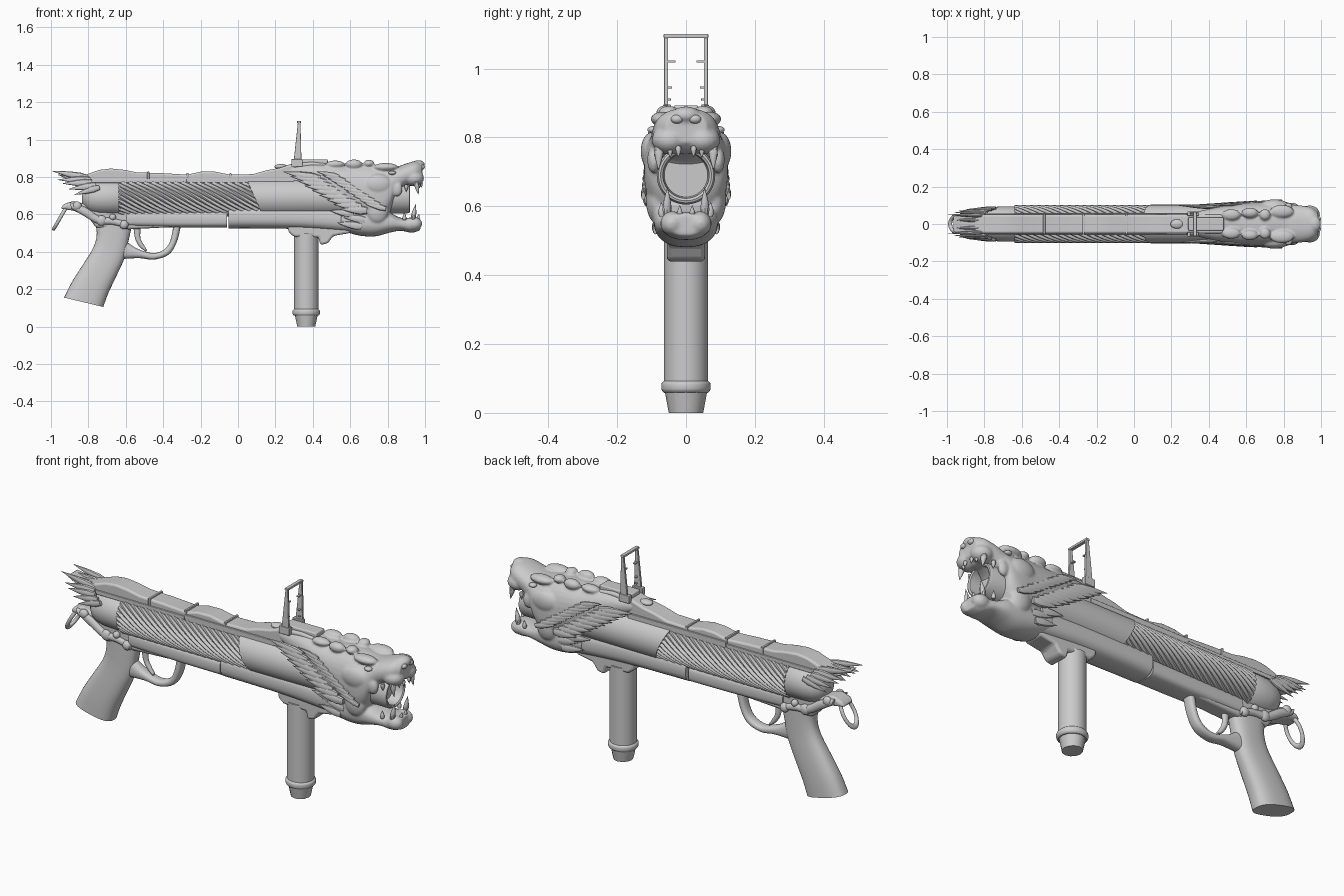
import bpy, bmesh, math
from mathutils import Vector as V

def finish(name, bm, bevel=0):
    bmesh.ops.recalc_face_normals(bm, faces=bm.faces)
    me = bpy.data.meshes.new(name)
    bm.to_mesh(me)
    bm.free()
    ob = bpy.data.objects.new(name, me)
    bpy.context.collection.objects.link(ob)
    if bevel:
        m = ob.modifiers.new('bevel', 'BEVEL')
        m.width, m.segments, m.limit_method, m.angle_limit = bevel, 3, 'ANGLE', 0.6
    return ob

def skin(bm, rings):
    """Join rings of points into a capped tube."""
    vs = [[bm.verts.new(p) for p in r] for r in rings]
    n = len(vs[0])
    for a, b in zip(vs, vs[1:]):
        for i in range(n):
            bm.faces.new((a[i], a[(i + 1) % n], b[(i + 1) % n], b[i]))
    bm.faces.new(vs[0])
    bm.faces.new(vs[-1])

def loft(name, secs, n=32, e=1.0, y=0, steps=5):
    """Sections (ax, az, bx, bz, half width), smoothly interpolated."""
    S = [secs[0]] + secs + [secs[-1]]
    full = []
    for i in range(1, len(S) - 2):
        for k in range(steps):
            t = k / steps
            full.append([0.5 * (2 * q + (r - p) * t + (2 * p - 5 * q + 4 * r - s) * t * t + (3 * q - p - 3 * r + s) * t ** 3)
                         for p, q, r, s in zip(*S[i - 1:i + 3])])
    full.append(secs[-1])
    pw = lambda v: math.copysign(abs(v) ** e, v)
    rings = []
    for ax, az, bx, bz, w in full:
        ring = []
        for k in range(n):
            a = 2 * math.pi * k / n
            c, s = pw(math.cos(a)) / 2, pw(math.sin(a))
            ring.append(((ax + bx) / 2 + (ax - bx) * c, y + w * s, (az + bz) / 2 + (az - bz) * c))
        rings.append(ring)
    bm = bmesh.new()
    skin(bm, rings)
    return finish(name, bm)

def xloft(name, secs, **kw):
    """Sections (x, top, bottom, half width) standing across the x axis."""
    return loft(name, [(x, t, x, b, w) for x, t, b, w in secs], **kw)

def plate(name, pts, w, y=0, bevel=0.008):
    bm = bmesh.new()
    skin(bm, [[(x, y + s * w, z) for x, z in pts] for s in (-1, 1)])
    return finish(name, bm, bevel)

def box(name, x0, x1, z0, z1, w, y=0, bevel=0.003):
    return plate(name, [(x0, z0), (x1, z0), (x1, z1), (x0, z1)], w, y, bevel)

def spikes(name, items):
    """Leaf-shaped points (base, tip, radius, thickness ratio), mirrored in y."""
    bm = bmesh.new()
    for base, tip, r, flat in items:
        for m in (1, -1):
            a, b = V((base[0], base[1] * m, base[2])), V((tip[0], tip[1] * m, tip[2]))
            d = (b - a).normalized()
            u = d.cross(V((0, 1, 0))).normalized()
            v = d.cross(u)
            skin(bm, [[a.lerp(b, t) + u * (r * k * math.cos(q * math.pi / 5)) + v * (r * k * flat * math.sin(q * math.pi / 5))
                       for q in range(10)] for t, k in ((0, .75), (.25, 1), (.55, .75), (.8, .36), (1, .03))])
    return finish(name, bm)

def blob(name, x, y, z, rx, ry, rz):
    bm = bmesh.new()
    bmesh.ops.create_uvsphere(bm, u_segments=20, v_segments=12, radius=1)
    for v in bm.verts:
        v.co = (x + v.co.x * rx, y + v.co.y * ry, z + v.co.z * rz)
    return finish(name, bm)

AX = 0.69
def circle(x, r, n=64, slant=0):
    return [(x - slant * math.sin(a), r * math.cos(a), AX + r * math.sin(a))
            for a in (2 * math.pi * k / n for k in range(n))]

def lathe(name, prof, slant=0):
    bm = bmesh.new()
    skin(bm, [circle(x, r, slant=slant if i < 2 else 0) for i, (x, r) in enumerate(prof)])
    return finish(name, bm)

# Barrel: domed breech, twisted flutes, smooth sleeve, muzzle
lathe('breech_dome', [(-.835, .02), (-.83, .045), (-.81, .068), (-.785, .083), (-.74, .092), (-.63, .095), (-.62, .09)])
bm = bmesh.new()
rings = []
for i in range(61):
    x = -.64 + .78 * i / 60
    ring = []
    for k in range(144):
        a = 2 * math.pi * k / 144
        r = .09 + .012 * abs(math.sin(12 * a))
        a += 6.5 * x
        ring.append((x, r * math.cos(a), AX + r * math.sin(a)))
    rings.append(ring)
skin(bm, rings)
finish('fluted_barrel', bm)
lathe('barrel_sleeve', [(.09, .09), (.09, .103), (.3, .103), (.62, .1), (.8, .09)], slant=.045)
lathe('muzzle', [(.7, .085), (.905, .085), (.918, .08), (.92, .074), (.915, .067), (.86, .063)])

# Lower body and rear frame
xloft('lower_body_rear', [(-.6, .62, .535, .055), (-.3, .62, .53, .062), (-.06, .62, .53, .066)], e=.6)
xloft('lower_body_front', [(-.05, .65, .525, .075), (.1, .65, .525, .078), (.36, .65, .52, .08), (.62, .64, .5, .08)], e=.75)
plate('rear_frame', [(-.95, .63), (-.93, .655), (-.88, .672), (-.8, .65), (-.74, .635), (-.6, .62), (-.3, .61), (-.3, .535),
                     (-.58, .52), (-.76, .53), (-.8, .585), (-.88, .62)], .045, bevel=.014)
for m in (-1, 1):
    loft('frame_scroll', [(-.9, .665, -.89, .63, .012), (-.82, .64, -.83, .595, .016), (-.74, .59, -.75, .55, .016),
                          (-.67, .58, -.67, .545, .014), (-.59, .56, -.59, .525, .012)], n=16, y=m * .05)
    for x, z, r in ((-.73, .567, .028), (-.61, .545, .024), (-.86, .645, .024), (-.67, .585, .018)):
        blob('frame_boss', x, m * .052, z, r, .018, r)

# Hammer loop at the back
bpy.ops.mesh.primitive_torus_add(major_segments=40, minor_segments=12, major_radius=.06, minor_radius=.012,
                                 location=(-.947, 0, .588), rotation=(0, math.radians(120), 0))
ob = bpy.context.object
ob.name = 'hammer_loop'
ob.scale = (1.2, .72, .8)

# Pistol grip, trigger and guard
loft('pistol_grip', [(-.77, .58, -.56, .57, .045), (-.755, .5, -.585, .46, .046), (-.775, .42, -.605, .37, .048),
                     (-.84, .315, -.655, .26, .055), (-.89, .235, -.695, .175, .059), (-.93, .155, -.72, .105, .06)], e=.75)
loft('trigger_guard', [(-.64, .36, -.59, .45, .032), (-.53, .366, -.535, .415, .03), (-.45, .358, -.455, .393, .028), (-.37, .385, -.395, .412, .028),
                       (-.328, .45, -.362, .46, .028), (-.305, .54, -.345, .54, .03)], n=20, e=.8)
loft('trigger', [(-.56, .54, -.52, .54, .014), (-.55, .47, -.522, .475, .013), (-.525, .425, -.505, .44, .012), (-.49, .4, -.487, .41, .01)], n=14)

# Top rail with seams
plate('top_rail', [(-.97, .815), (-.9, .802), (-.82, .81), (-.74, .838), (-.68, .845), (-.61, .838), (-.54, .824), (-.4, .82), (-.27, .812),
                   (-.2, .828), (-.13, .83), (-.04, .812), (.08, .815), (.15, .835), (.22, .848), (.3, .875), (.4, .88), (.5, .868), (.6, .85),
                   (.6, .77), (-.88, .77)], .05, bevel=.012)
box('rail_side_plate', -.27, .3, .768, .8, .058)
box('rail_rear_plate', -.84, -.275, .768, .79, .056)
for x, z in ((-.48, .828), (-.27, .822), (-.04, .82)):
    box('rail_seam', x - .006, x + .006, .775, z, .054)
blob('rail_button', .23, 0, .855, .035, .025, .014)

# Folding sight frame
for m in (-1, 1):
    plate('sight_leg', [(.295, .86), (.34, .86), (.334, 1.09), (.32, 1.09)], .006, m * .058, .002)
    box('sight_foot', .285, .345, .855, .895, .012, m * .055)
    for z, l in ((1.02, .013), (.945, .008), (.91, .006)):
        box('sight_notch', .318, .33, z - .003, z + .003, l, m * (.056 - l), .001)
box('sight_top_bar', .316, .336, 1.088, 1.1, .065)
box('sight_base', .29, .48, .865, .893, .036, bevel=.006)

# Fore grip with mount, collar and faceted foot
plate('fore_mount', [(.26, .58), (.27, .505), (.3, .48), (.43, .478), (.44, .437), (.48, .445), (.51, .485), (.6, .5), (.62, .58)], .055, bevel=.012)
loft('fore_grip', [(.3, .5, .43, .5, .064), (.3, .08, .43, .08, .064)], n=40)
loft('grip_collar', [(.3, .093, .43, .093, .064), (.292, .085, .438, .085, .071), (.292, .068, .438, .068, .071), (.3, .058, .43, .058, .064)], n=40)
loft('grip_foot', [(.302, .07, .428, .07, .063), (.317, 0, .413, 0, .05)], n=12, steps=1)

# Beast head: skull, jaw and muscle lumps fused into one skin
head = [xloft('skull', [(.27, .865, .8, .05), (.42, .875, .73, .085), (.56, .862, .63, .11), (.68, .868, .56, .118), (.76, .86, .55, .122),
                        (.815, .852, .61, .118), (.85, .855, .71, .104), (.9, .872, .748, .098), (.95, .885, .755, .088), (.985, .872, .785, .06)], e=.85),
        xloft('jaw', [(.55, .64, .515, .085), (.64, .64, .488, .092), (.73, .635, .482, .094), (.81, .61, .502, .092),
                      (.87, .582, .512, .078), (.93, .583, .502, .065), (.975, .58, .515, .048)], e=.85),
        blob('nose', .965, 0, .865, .035, .042, .025)]
for x, y, z, rx, ry, rz in ((.94, .048, .793, .055, .052, .042), (.79, .068, .853, .065, .035, .022), (.75, .1, .76, .075, .032, .055),
                            (.62, .06, .868, .045, .028, .026), (.7, .05, .872, .03, .03, .02), (.745, .085, .62, .06, .032, .07),
                            (.85, .093, .735, .03, .02, .04), (.94, .04, .55, .045, .035, .036), (.52, .05, .868, .05, .03, .02)):
    head += [blob('lump', x, m * y, z, rx, ry, rz) for m in (-1, 1)]
bpy.ops.object.select_all(action='DESELECT')
for o in head:
    o.select_set(True)
bpy.context.view_layer.objects.active = head[0]
bpy.ops.object.join()
head = bpy.context.object
head.name = 'beast_head'
m = head.modifiers.new('fuse', 'REMESH')
m.mode, m.voxel_size, m.use_smooth_shade = 'VOXEL', .006, True
m = head.modifiers.new('soften', 'SMOOTH')
m.factor, m.iterations = .5, 6

# Eyes and brows
for m in (-1, 1):
    blob('eye', .825, m * .094, .822, .02, .018, .011)
    blob('nostril_wing', .985, m * .026, .853, .014, .018, .013)

# Fangs
spikes('fangs', [((.95, .078, .785), (.965, .08, .705), .015, 1), ((.935, .055, .57), (.95, .054, .655), .014, 1),
                 ((.978, .022, .775), (.982, .022, .742), .009, 1), ((.968, .046, .775), (.972, .046, .74), .009, 1),
                 ((.96, .018, .57), (.968, .018, .603), .009, 1), ((.9, .083, .76), (.9, .08, .72), .011, 1),
                 ((.89, .07, .57), (.89, .072, .612), .011, 1)])

# Mane tufts swept back along the barrel
tufts = []
for i in range(9):
    t = i / 8
    x, z, y = .44 + .25 * t, .79 - .17 * t, .09 + .02 * t
    tufts.append(((x, y, z), (x - .2 + .06 * t, y + .008, z + .038 - .03 * t), .024, .55))
    tufts.append(((x + .1, y + .014, z + .01), (x - .02, y + .01, z + .04), .016, .5))
for x, z in ((.68, .57), (.66, .535), (.62, .6)):
    tufts.append(((x, .088, z), (x - .13, .088, z + .02), .022, .5))
spikes('mane_tufts', tufts)

# Rear fur tufts
spikes('rear_tufts', [((-.8, .045, .795), (-.995, .05, .832), .02, .6), ((-.79, .06, .785), (-.965, .062, .785), .02, .6),
                      ((-.78, .07, .77), (-.94, .07, .765), .02, .6), ((-.76, .078, .755), (-.905, .078, .735), .02, .6),
                      ((-.74, .085, .745), (-.875, .08, .705), .018, .6), ((-.82, .02, .79), (-.96, .022, .81), .02, .6)])

# Smooth shading with sharp edges kept
bpy.ops.object.select_all(action='SELECT')
bpy.ops.object.shade_smooth_by_angle(angle=math.radians(35))
